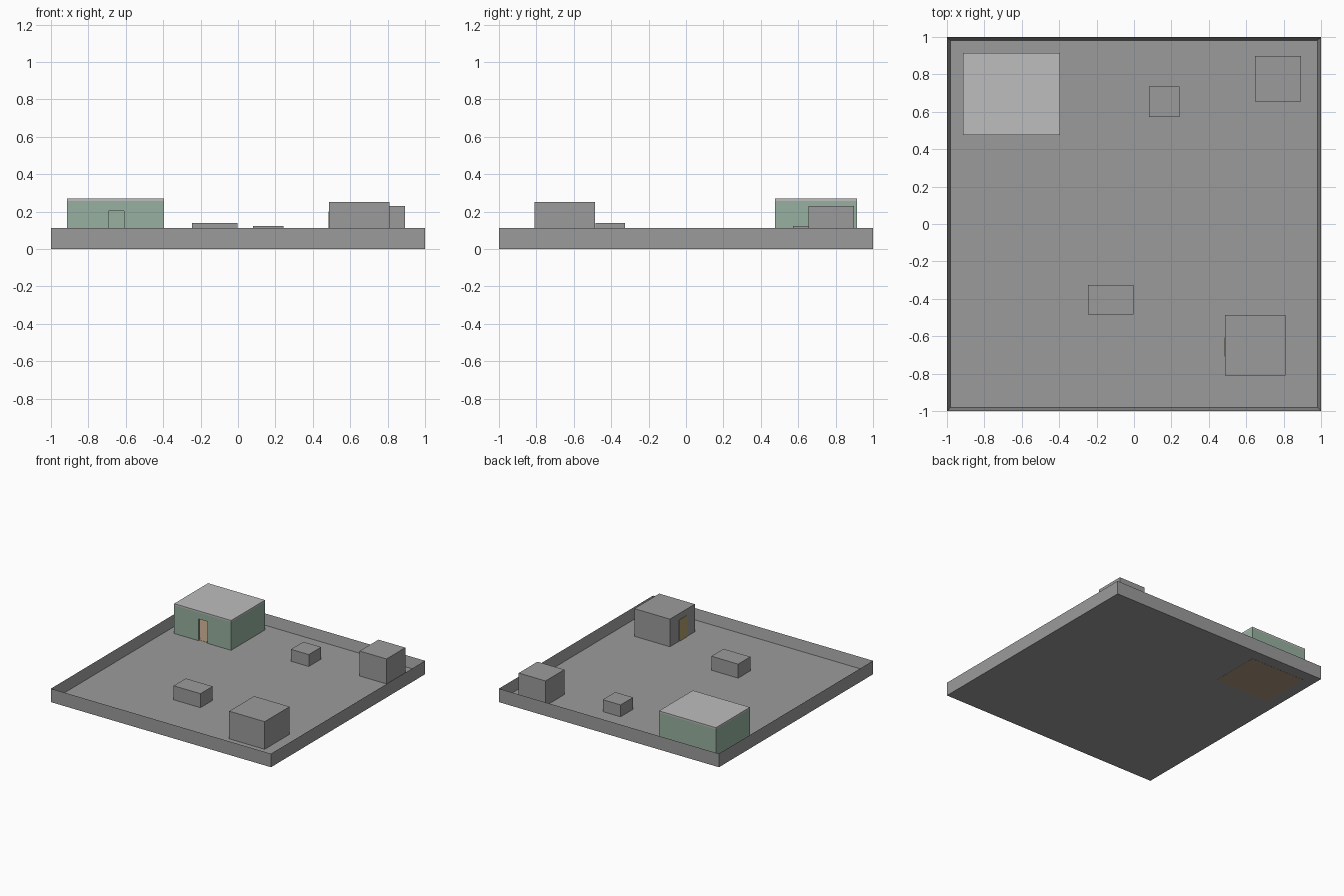
import bpy
import bmesh
from mathutils import Vector

if "Cube" in bpy.data.objects:
    bpy.data.objects.remove(bpy.data.objects["Cube"], do_unlink=True)


def material(name, rgb):
    mat = bpy.data.materials.new(name)
    mat.use_nodes = True
    color = (*rgb, 1)
    mat.diffuse_color = color
    mat.node_tree.nodes["Principled BSDF"].inputs["Base Color"].default_value = color
    return mat


grey = material("grey stone", (0.33, 0.33, 0.33))
pale = material("pale grey roof", (0.51, 0.51, 0.51))
green = material("sage green", (0.31, 0.44, 0.35))
tan = material("tan wood", (0.42, 0.31, 0.21))
ochre = material("ochre door", (0.44, 0.35, 0.16))


def prism(name, profile, sweep, mat, rim=0, depth=0):
    """Extrude a flat outline; a rim hollows the top face out like a tray."""
    bm = bmesh.new()
    base = bm.faces.new([bm.verts.new(p) for p in profile])
    result = bmesh.ops.extrude_face_region(bm, geom=[base], use_keep_orig=True)
    moved = [g for g in result["geom"] if isinstance(g, bmesh.types.BMVert)]
    bmesh.ops.translate(bm, verts=moved, vec=Vector(sweep))
    bmesh.ops.recalc_face_normals(bm, faces=bm.faces)
    if rim:
        top = max(bm.faces, key=lambda f: f.calc_center_median().z)
        bmesh.ops.inset_region(bm, faces=[top], thickness=rim)
        bmesh.ops.translate(bm, verts=top.verts, vec=(0, 0, -depth))
    mesh = bpy.data.meshes.new(name)
    bm.to_mesh(mesh)
    bm.free()
    mesh.materials.append(mat)
    obj = bpy.data.objects.new(name, mesh)
    bpy.context.collection.objects.link(obj)
    return obj


def box(name, x, y, z, mat, **tray):
    outline = [(x[0], y[0], z[0]), (x[1], y[0], z[0]),
               (x[1], y[1], z[0]), (x[0], y[1], z[0])]
    return prism(name, outline, (0, 0, z[1] - z[0]), mat, **tray)


FLOOR = 0.025

# Walled yard
box("walled_yard", (-1, 1), (-1, 1), (0.001, 0.112), grey, rim=0.025, depth=0.112 - FLOOR)

# Solid blocks standing on the yard
blocks = {
    "large_block": ((0.487, 0.81), (-0.81, -0.487), 0.252),
    "corner_block": ((0.648, 0.892), (0.654, 0.898), 0.23),
    "long_crate": ((-0.246, -0.002), (-0.484, -0.326), 0.14),
    "small_crate": ((0.08, 0.242), (0.573, 0.735), 0.123),
}
for name, (x, y, top) in blocks.items():
    box(name, x, y, (FLOOR, top), grey)

# Door plate on the large block
box("block_door", (0.483, 0.488), (-0.708, -0.607), (FLOOR, 0.2), ochre)

# House: three walls in plan, front wall with a doorway, floor and roof
left, right, front, back = -0.913, -0.395, 0.475, 0.915
eaves, thick = 0.257, 0.02
prism("house_walls",
      [(left, front + thick, FLOOR), (left, back, FLOOR),
       (right, back, FLOOR), (right, front + thick, FLOOR),
       (right - thick, front + thick, FLOOR), (right - thick, back - thick, FLOOR),
       (left + thick, back - thick, FLOOR), (left + thick, front + thick, FLOOR)],
      (0, 0, eaves - FLOOR), green)
door_left, door_right, door_top = -0.692, -0.61, 0.204
prism("house_front",
      [(left, front, FLOOR), (door_left, front, FLOOR),
       (door_left, front, door_top), (door_right, front, door_top),
       (door_right, front, FLOOR), (right, front, FLOOR),
       (right, front, eaves), (left, front, eaves)],
      (0, thick, 0), green)
box("house_floor", (left + 0.01, right - 0.01), (front + 0.01, back - 0.01),
    (0, FLOOR + 0.0015), tan)
box("house_roof", (left, right), (front, back), (eaves, 0.27), pale)
